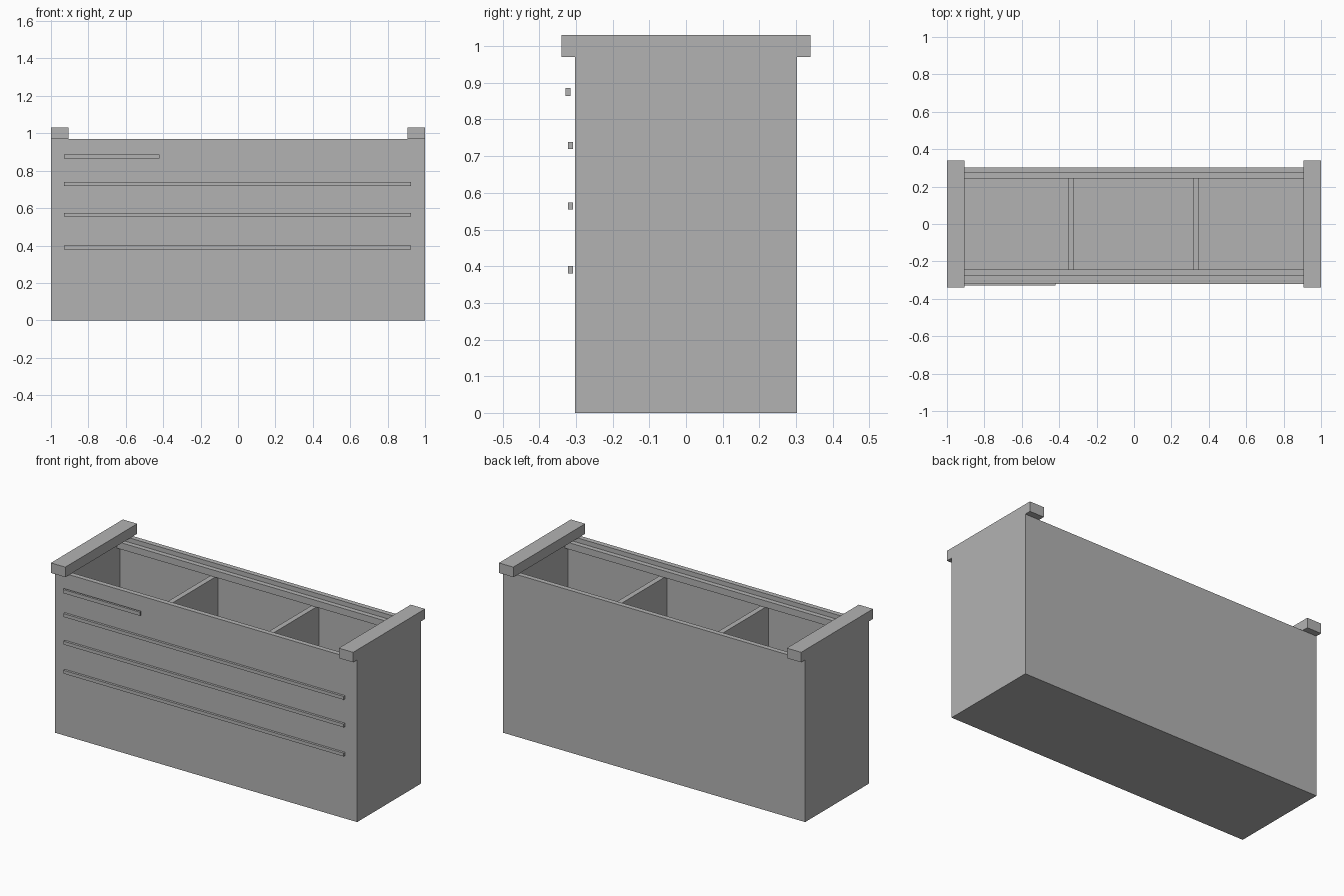
import bpy
import bmesh
from mathutils import Vector

default = bpy.data.objects.get("Cube")
if default:
    bpy.data.objects.remove(default, do_unlink=True)

grey = bpy.data.materials.new("plain grey")
grey.use_nodes = True
colour = (0.45, 0.45, 0.45, 1)
grey.diffuse_color = colour
grey.node_tree.nodes["Principled BSDF"].inputs["Base Color"].default_value = colour


def add_object(name, bm):
    mesh = bpy.data.meshes.new(name)
    bm.to_mesh(mesh)
    bm.free()
    mesh.materials.append(grey)
    obj = bpy.data.objects.new(name, mesh)
    bpy.context.collection.objects.link(obj)
    return obj


def box_mesh(low, high):
    low, high = Vector(low), Vector(high)
    bm = bmesh.new()
    bmesh.ops.create_cube(bm, size=1)
    bmesh.ops.scale(bm, vec=high - low, verts=bm.verts)
    bmesh.ops.translate(bm, vec=(low + high) / 2, verts=bm.verts)
    return bm


def box(name, low, high):
    return add_object(name, box_mesh(low, high))


WIDTH, DEPTH, HEIGHT, WALL = 1.0, 0.302, 0.97, 0.03
INNER_X, INNER_Y = WIDTH - WALL, DEPTH - WALL
RAIL_BOTTOM, RAIL_TOP = 0.903, 0.943

# Open-topped body: inset the top face and sink it to the floor
body = box_mesh((-WIDTH, -DEPTH, 0), (WIDTH, DEPTH, HEIGHT))
body.normal_update()
top = [f for f in body.faces if f.normal.z > 0.5]
bmesh.ops.inset_region(body, faces=top, thickness=WALL, use_even_offset=True)
sunk = bmesh.ops.extrude_discrete_faces(body, faces=top)["faces"]
bmesh.ops.translate(body, vec=(0, 0, WALL - HEIGHT), verts=sunk[0].verts)
bmesh.ops.recalc_face_normals(body, faces=body.faces)
add_object("cabinet_body", body)

# Overhanging end caps
for name, side in (("left", 1), ("right", -1)):
    xs = sorted((side * 0.905, side * WIDTH))
    box(name + "_end_cap", (xs[0], -0.34, HEIGHT), (xs[1], 0.34, 1.03))

# Runners along the inside of the long walls
for name, side in (("back", 1), ("front", -1)):
    ys = sorted((side * 0.243, side * INNER_Y))
    box(name + "_runner", (-INNER_X, ys[0], RAIL_BOTTOM), (INNER_X, ys[1], RAIL_TOP))

# Dividers making three bins
for name, x in (("right", -0.338), ("left", 0.331)):
    box(name + "_divider", (x - 0.016, -INNER_Y, WALL),
        (x + 0.016, INNER_Y, RAIL_BOTTOM))

# Bar handles standing just off the front
box("short_handle", (-0.93, -0.328, 0.864), (-0.42, -0.315, 0.886))
for number, z in enumerate((0.729, 0.564, 0.39), 1):
    box(f"long_handle_{number}", (-0.93, -0.322, z - 0.01), (0.925, -0.308, z + 0.01))
